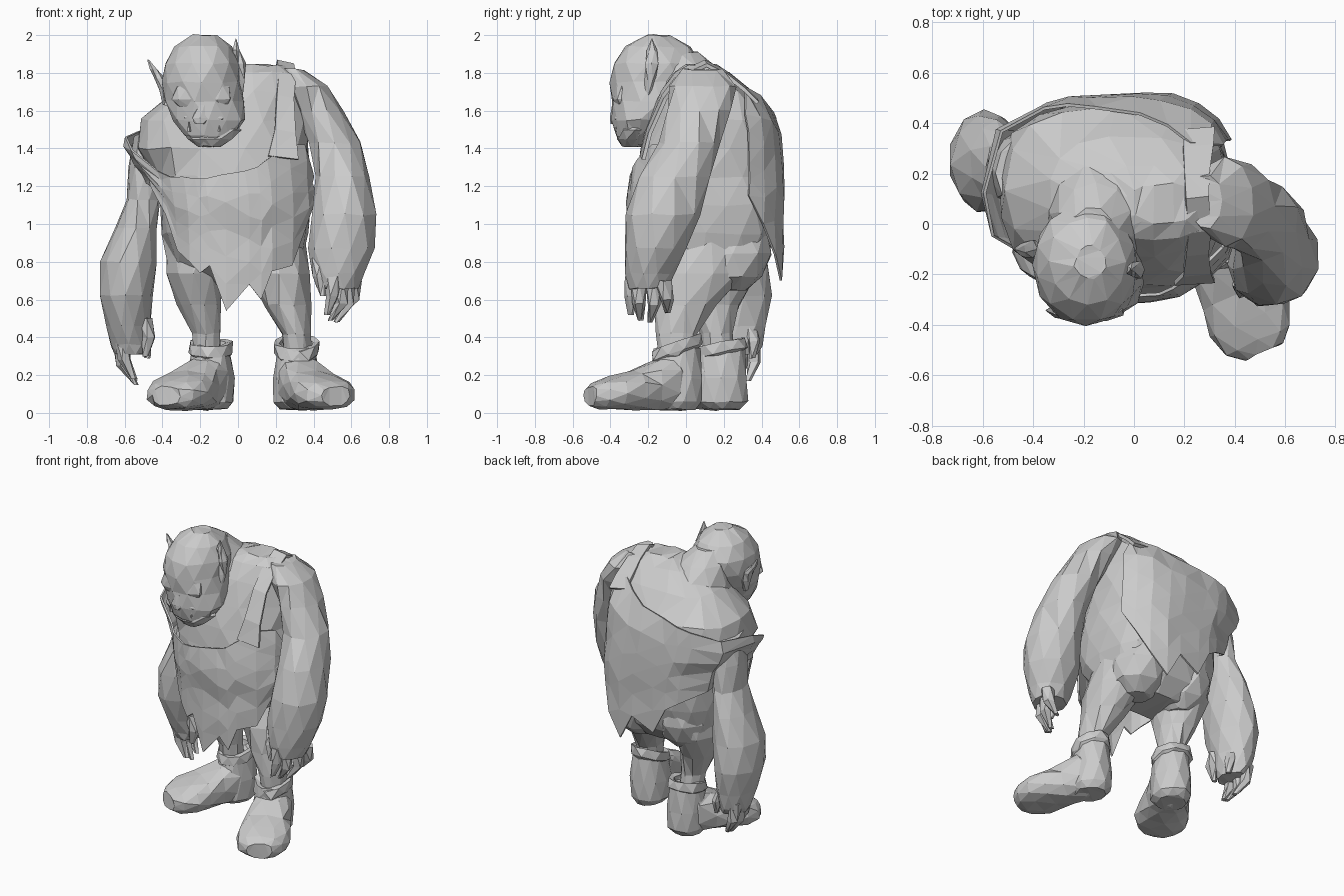
import bpy, bmesh, math, random
from mathutils import Matrix, Vector

random.seed(4)
grey = bpy.data.materials.new("plain_grey")
grey.diffuse_color = (0.6, 0.6, 0.6, 1)


def finish(name, bm, thick=0.0):
    bmesh.ops.recalc_face_normals(bm, faces=bm.faces)
    bmesh.ops.triangulate(bm, faces=bm.faces)
    me = bpy.data.meshes.new(name)
    bm.to_mesh(me)
    bm.free()
    me.materials.append(grey)
    ob = bpy.data.objects.new(name, me)
    bpy.context.collection.objects.link(ob)
    if thick:
        mod = ob.modifiers.new("thickness", 'SOLIDIFY')
        mod.thickness = thick
        mod.offset = 0
    return ob


def merge(base, *others):
    """Weld overlapping solids into one skin."""
    for o in others:
        mod = base.modifiers.new("weld", 'BOOLEAN')
        mod.operation, mod.solver, mod.object = 'UNION', 'EXACT', o
    dg = bpy.context.evaluated_depsgraph_get()
    me = bpy.data.meshes.new_from_object(base.evaluated_get(dg))
    base.modifiers.clear()
    base.data = me
    for o in others:
        bpy.data.objects.remove(o)
    return base


def spow(v, e):
    return math.copysign(abs(v) ** e, v)


def ring_point(r, t, e=1.0, grow=0.0):
    """Point on a ring; e is (front, back) squareness."""
    f, b = e if isinstance(e, tuple) else (e, e)
    e = b if math.sin(t) > 0 else f
    return Vector((r[0] + (r[3] + grow) * spow(math.cos(t), e),
                   r[1] + (r[4] + grow) * spow(math.sin(t), e), r[2]))


def loft(name, rings, n=9, mat=Matrix(), jit=0.006, e=1.0, tilt=0.0):
    """Skin a stack of elliptical rings (x, y, z, rx, ry)."""
    bm = bmesh.new()
    rows = []
    for i, r in enumerate(rings):
        row = []
        for k in range(n):
            t = (k + 0.5 * (i % 2)) * math.tau / n
            p = ring_point(r, t, e) + Vector([random.uniform(-jit, jit) for _ in range(3)])
            p.z += tilt * (p.y - r[1])
            row.append(bm.verts.new(mat @ p))
        rows.append(row)
    for a, b in zip(rows, rows[1:]):
        for k in range(n):
            bm.faces.new((a[k], a[(k + 1) % n], b[(k + 1) % n], b[k]))
    bm.faces.new(rows[0])
    bm.faces.new(rows[-1])
    return finish(name, bm)


def lerp_rows(rows, v, key):
    """Interpolate a table row by its key column."""
    v = min(max(v, rows[0][key]), rows[-1][key])
    for a, b in zip(rows, rows[1:]):
        if v <= b[key]:
            f = (v - a[key]) / (b[key] - a[key])
            return [p + (q - p) * f for p, q in zip(a, b)]


# Torso, stooped with the right shoulder low
SQ = (.85, .72)
TORSO = [(-.02, .18, .68, .2, .15), (-.02, .15, .78, .35, .26), (-.01, .11, .95, .39, .37),
         (-.01, .10, 1.1, .40, .39), (-.03, .11, 1.25, .41, .375), (-.08, .12, 1.4, .46, .36),
         (-.07, .13, 1.55, .44, .335), (0, .11, 1.7, .33, .24), (.08, .08, 1.8, .23, .15),
         (.12, .08, 1.84, .14, .08)]
torso = loft("body", TORSO, 16, jit=.008, e=SQ)
skin = [loft("neck", [(-.1, .08, 1.45, .26, .26), (-.12, .05, 1.6, .24, .26), (-.13, .04, 1.72, .2, .22),
                      (-.15, .0, 1.83, .15, .17), (-.16, -.04, 1.91, .09, .11)], 10)]
for s, nm in ((-1, "right"), (1, "left")):
    skin.append(loft(nm + "_buttock", [(s * .17, .24, .65, .08, .08), (s * .18, .24, .72, .16, .16),
                                       (s * .18, .25, .84, .18, .2), (s * .17, .24, .98, .15, .2),
                                       (s * .16, .22, 1.1, .08, .12)], 9))

# Ragged tunic: angle, upper edge height, lower edge height
EDGE = [(26, 1.58, 1.15), (42, 1.7, 1.0), (58, 1.72, .84), (75, 1.68, .7), (86, 1.62, .88),
        (97, 1.59, .8), (108, 1.56, .98), (120, 1.54, 1.03), (150, 1.49, 1.12), (180, 1.46, 1.22),
        (200, 1.39, 1.2), (213, 1.28, 1.05), (225, 1.25, .86), (238, 1.25, .8), (247, 1.24, .74),
        (254, 1.24, .78), (265, 1.26, .54), (277, 1.28, .68), (285, 1.3, .6), (293, 1.34, .75),
        (312, 1.42, .78), (330, 1.42, 1.0), (344, 1.28, 1.12)]
bm = bmesh.new()
cols = []
for ang, top, low in EDGE:
    col = []
    flare = .03 if 140 < ang < 205 else 0
    for j in range(6):
        z = top + (low - top) * j / 5
        r = lerp_rows(TORSO, max(z, .98), 2)
        p = ring_point(r, math.radians(ang), SQ, .025 + flare + random.uniform(-.005, .01))
        col.append(bm.verts.new((p.x, p.y, z)))
    cols.append(col)
for a, b in zip(cols, cols[1:]):
    for j in range(5):
        bm.faces.new((a[j], b[j], b[j + 1], a[j + 1]))
finish("tunic", bm, .012)

# Strap over the left shoulder
bm = bmesh.new()
prev = None
for x, y, z, w in [(.24, -.235, 1.36, .08), (.25, -.2, 1.5, .055), (.25, -.12, 1.68, .045),
                   (.26, -.03, 1.8, .045), (.25, .1, 1.86, .045), (.25, .2, 1.81, .05),
                   (.255, .3, 1.73, .06), (.26, .37, 1.66, .06)]:
    cur = (bm.verts.new((x - w, y, z)), bm.verts.new((x + w, y + .01, z - .02)))
    if prev:
        bm.faces.new((prev[0], prev[1], cur[1], cur[0]))
    prev = cur
finish("shoulder_strap", bm, .02)

# Arms
left_arm = loft("left_arm", [
    (.28, .09, 1.82, .07, .11), (.36, .09, 1.73, .12, .18), (.43, .07, 1.6, .125, .175),
    (.51, .02, 1.43, .14, .165), (.555, -.06, 1.25, .145, .19), (.56, -.12, 1.05, .175, .2),
    (.545, -.16, .87, .175, .17), (.53, -.19, .74, .14, .13), (.53, -.2, .66, .11, .11)], 10)
right_arm = loft("right_arm", [
    (-.43, .2, 1.47, .12, .15), (-.48, .22, 1.3, .1, .14), (-.5, .23, 1.13, .09, .14),
    (-.54, .24, .98, .115, .17), (-.575, .24, .8, .15, .2), (-.595, .25, .62, .145, .2),
    (-.585, .27, .46, .115, .16), (-.575, .28, .36, .1, .12), (-.57, .28, .31, .08, .1)], 10)


def finger(a, b, c):
    rad = (.045, .036, .016)
    return loft("finger", [(*p, r, r) for p, r in zip((a, b, c), rad)], 5, jit=.003)


merge(left_arm, *[finger(*f) for f in [
    ((.61, -.12, .7), (.61, -.1, .6), (.55, -.1, .53)),
    ((.58, -.17, .7), (.58, -.17, .57), (.52, -.19, .48)),
    ((.54, -.25, .7), (.55, -.25, .58), (.49, -.24, .49)),
    ((.51, -.28, .72), (.5, -.29, .62), (.47, -.29, .52)),
    ((.43, -.22, .82), (.43, -.26, .72), (.45, -.28, .62))]])
merge(right_arm, *[finger(*f) for f in [
    ((-.63, .35, .4), (-.61, .36, .27), (-.55, .33, .17)),
    ((-.62, .29, .4), (-.61, .29, .25), (-.54, .27, .15)),
    ((-.62, .22, .42), (-.6, .22, .28), (-.55, .22, .18)),
    ((-.53, .33, .46), (-.49, .36, .38), (-.48, .35, .29)),
    ((-.5, .2, .5), (-.47, .19, .4), (-.49, .2, .3))]])

# Legs
skin.append(loft("left_leg", [
    (.2, .13, .92, .15, .23), (.22, .07, .74, .165, .25), (.26, .0, .57, .125, .17),
    (.31, -.05, .42, .075, .11), (.32, -.05, .25, .07, .09)], 10))
skin.append(loft("right_leg", [
    (-.22, .17, .92, .15, .23), (-.23, .16, .74, .155, .22), (-.21, .15, .57, .115, .14),
    (-.17, .16, .42, .075, .09), (-.16, .18, .25, .07, .08)], 10))


# Boots: shaft, cuff and a foot swept along its heading
def boot(side, ax, ay, hx, hy, ln, tilt):
    head = Vector((hx, hy, 0)).normalized()
    up = Vector((0, 0, 1))
    across = up.cross(head)
    mat = Matrix((across, up, head)).transposed().to_4x4()
    mat.translation = (ax, ay, 0)
    shaft = loft(side + "_boot", [(ax, ay, .02, .09, .1), (ax, ay, .06, .125, .135),
                                  (ax, ay, .18, .125, .14), (ax, ay, .34, .105, .125)], 10)
    foot = loft("foot", [(0, .14, -.04, .09, .11), (0, .165, .03, .125, .15),
                         (0, .145, .14, .14, .13), (.0, .122, .25, .16, .107),
                         (.0, .107, .36 * ln, .175, .092), (0, .095, .45 * ln, .145, .075),
                         (0, .09, .5 * ln, .085, .05)], 10, mat, .005, .8)
    merge(shaft, foot)
    loft(side + "_boot_cuff", [(ax, ay, .3, .1, .11), (ax, ay, .32, .125, .135),
                               (ax, ay, .375, .12, .13), (ax, ay, .37, .085, .095),
                               (ax, ay, .33, .08, .09)], 9, jit=.008, tilt=tilt)


boot("left", .31, -.05, .41, -.91, 1.0, .35)
boot("right", -.145, .19, -.5, -.87, .95, .2)

# Head, turned slightly to its right, chin jutting forward
skin.append(loft("head", [
    (-.15, -.28, 1.42, .07, .06), (-.15, -.27, 1.47, .14, .1), (-.155, -.235, 1.55, .19, .155),
    (-.175, -.19, 1.65, .215, .205), (-.19, -.165, 1.75, .21, .24), (-.19, -.15, 1.85, .2, .235),
    (-.185, -.145, 1.94, .15, .175), (-.175, -.15, 2.0, .06, .07)], 12))
skin.append(loft("jaw", [(-.15, -.29, 1.41, .06, .05), (-.15, -.29, 1.45, .12, .08),
                         (-.14, -.27, 1.5, .16, .09), (-.14, -.26, 1.52, .14, .08)], 9, jit=.004))
skin.append(loft("upper_lip", [(-.16, -.28, 1.53, .14, .09), (-.16, -.28, 1.56, .16, .11),
                               (-.17, -.27, 1.6, .14, .11)], 9, jit=.004))
skin.append(loft("nose", [(-.2, -.38, 1.53, .03, .02), (-.2, -.375, 1.56, .05, .03),
                          (-.19, -.37, 1.63, .025, .025)], 6, jit=.002))
skin.append(loft("brow", [(-.19, -.34, 1.62, .13, .03), (-.19, -.345, 1.66, .16, .045),
                          (-.19, -.34, 1.73, .14, .04)], 9, jit=.003))
merge(torso, *skin)
for s, nm in ((-1, "right"), (1, "left")):
    x = -.18 + s * .08
    loft(nm + "_tusk", [(x, -.36, 1.49, .012, .012), (x, -.37, 1.54, .003, .003)], 5, jit=0)

# Pointed ears
loft("left_ear", [(.0, -.2, 1.68, .025, .02), (.01, -.19, 1.76, .03, .03),
                  (.015, -.18, 1.85, .03, .04), (-.01, -.18, 1.92, .018, .03),
                  (-.01, -.18, 1.98, .003, .004)], 6, jit=.003)
loft("right_ear", [(-.38, -.11, 1.63, .02, .02), (-.395, -.1, 1.71, .025, .035),
                   (-.415, -.1, 1.77, .03, .04), (-.45, -.1, 1.82, .02, .025),
                   (-.475, -.1, 1.87, .003, .004)], 6, jit=.003)
